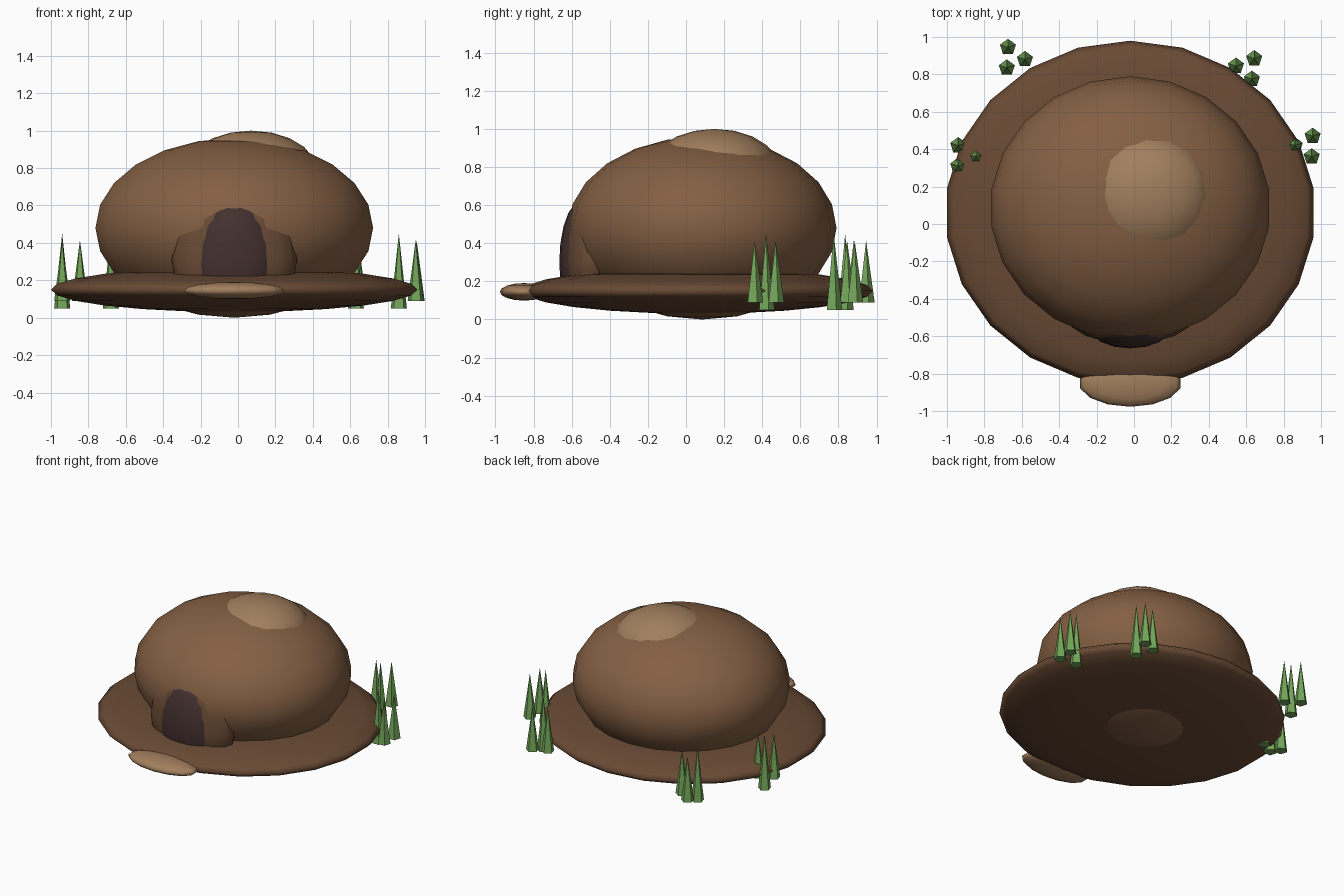
import bpy

if "Cube" in bpy.data.objects:
    bpy.data.objects.remove(bpy.data.objects["Cube"])


def make_mat(name, rgb):
    m = bpy.data.materials.new(name)
    m.diffuse_color = (*rgb, 1)
    m.use_nodes = True
    m.node_tree.nodes["Principled BSDF"].inputs["Base Color"].default_value = m.diffuse_color
    return m


earth = make_mat("earth", (0.23, 0.115, 0.056))
dark_earth = make_mat("dark_earth", (0.14, 0.068, 0.034))
sand = make_mat("sand", (0.36, 0.21, 0.11))
shadow = make_mat("shadow", (0.055, 0.03, 0.028))
leaf = make_mat("leaf", (0.17, 0.38, 0.10))


def ellipsoid(name, loc, radii, mat, segs=22, rings=12, floor=None):
    """Smooth squashed sphere; floor flattens the part hidden in the base."""
    bpy.ops.mesh.primitive_uv_sphere_add(segments=segs, ring_count=rings, radius=1)
    ob = bpy.context.object
    ob.name = name
    for v in ob.data.vertices:
        v.co = [c * r + o for c, r, o in zip(v.co, radii, loc)]
        if floor is not None:
            v.co.z = max(v.co.z, floor)
    ob.data.materials.append(mat)
    bpy.ops.object.shade_smooth()
    return ob


# Mound and the ground disc around it
ellipsoid("ground_disc", (-0.02, 0.06, 0.15), (0.99, 0.92, 0.12), dark_earth)
ellipsoid("mound", (-0.02, 0.085, 0.48), (0.75, 0.705, 0.48), earth)
ellipsoid("top_patch", (0.07, 0.15, 0.79), (0.35, 0.34, 0.21), sand, 16, 10)

# Burrow entrance: rim, dark opening and sandy sill
ellipsoid("entrance_rim", (-0.02, -0.50, 0.31), (0.335, 0.14, 0.37), dark_earth, 16, 10, 0.15)
ellipsoid("entrance_hole", (-0.02, -0.55, 0.30), (0.22, 0.115, 0.32), shadow, 16, 10, 0.15)
ellipsoid("entrance_sill", (-0.02, -0.85, 0.145), (0.275, 0.127, 0.046), sand, 14, 8)

# Grass tufts: the first blade of each is the tall one
tufts = [
    [(-0.68, 0.835), (-0.674, 0.945), (-0.583, 0.88)],
    [(0.63, 0.775), (0.545, 0.845), (0.643, 0.885)],
    [(0.86, 0.42), (0.955, 0.47), (0.95, 0.36)],
    [(-0.94, 0.42), (-0.845, 0.36), (-0.94, 0.31)],
]
for t, tuft in enumerate(tufts):
    for b, (x, y) in enumerate(tuft):
        low, tip = (0.05, 0.45) if b == 0 else (0.09, 0.415)
        bpy.ops.mesh.primitive_cone_add(vertices=5, radius1=0.045, radius2=0,
                                        depth=tip - low, location=(x, y, (low + tip) / 2))
        blade = bpy.context.object
        blade.name = f"grass_blade_{t + 1}_{b + 1}"
        blade.data.materials.append(leaf)
